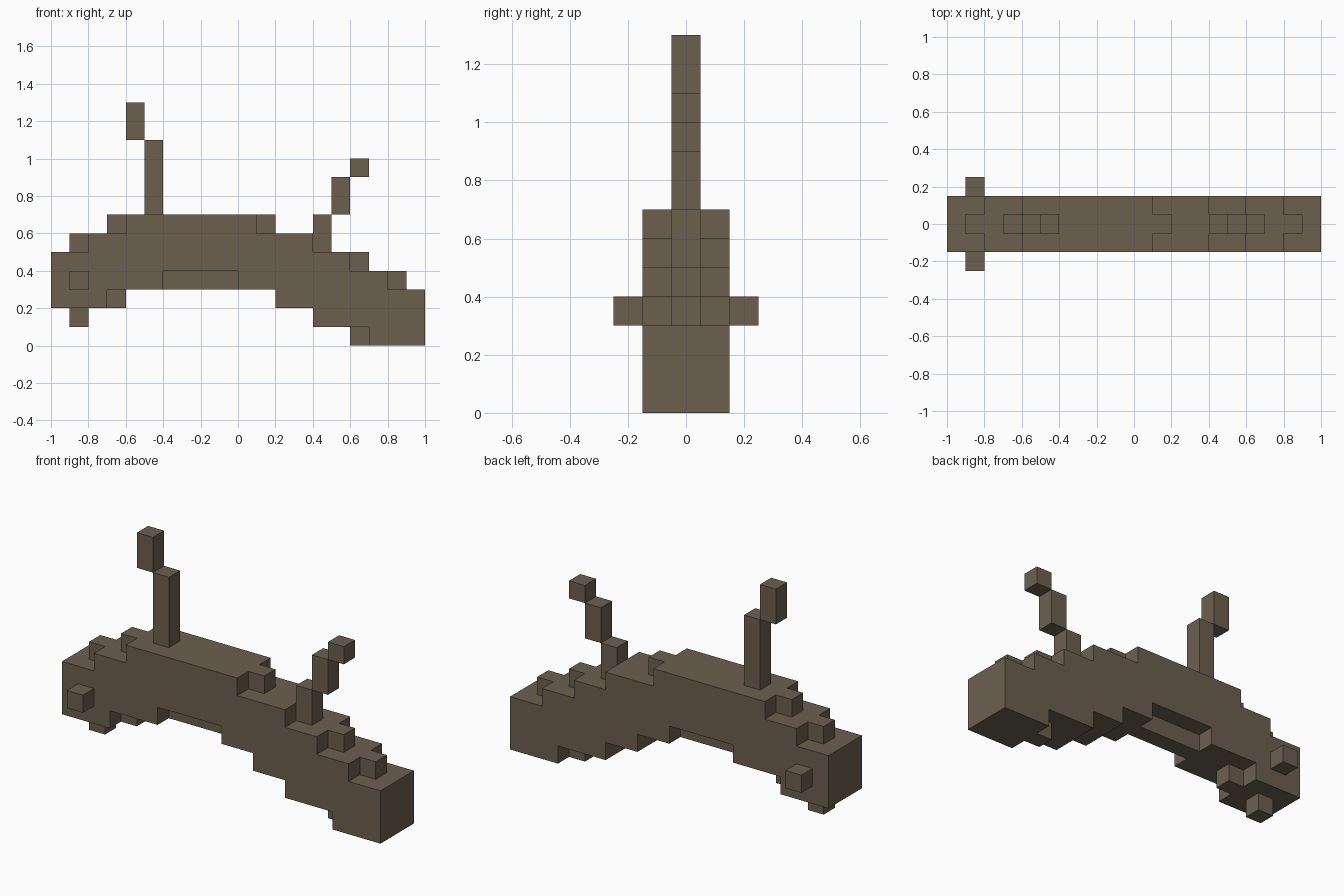
import bpy, bmesh
from mathutils import Vector

if "Cube" in bpy.data.objects:
    bpy.data.objects.remove(bpy.data.objects["Cube"])

U = 0.1  # size of one block

bark = bpy.data.materials.new("brown bark")
bark.diffuse_color = (0.15, 0.115, 0.078, 1)
bark.use_nodes = True
bark.node_tree.nodes["Principled BSDF"].inputs["Base Color"].default_value = bark.diffuse_color


def block(x0, x1, y0, y1, z0, z1):
    """All grid cells inside a box given in block units."""
    return {(x, y, z) for x in range(x0, x1) for y in range(y0, y1) for z in range(z0, z1)}


def build(name, cells):
    """Make a closed shell from the exposed sides of the cells."""
    bm = bmesh.new()
    for c in cells:
        for axis in range(3):
            for s in (-1, 1):
                n = list(c)
                n[axis] += s
                if tuple(n) in cells:
                    continue
                a, b = (axis + 1) % 3, (axis + 2) % 3
                corners = []
                for da, db in ((0, 0), (1, 0), (1, 1), (0, 1))[::s]:
                    p = Vector(c)
                    p[axis] += (s + 1) // 2
                    p[a] += da
                    p[b] += db
                    p.y -= 0.5  # middle row sits on y = 0
                    corners.append(bm.verts.new(p * U))
                bm.faces.new(corners)
    bmesh.ops.remove_doubles(bm, verts=bm.verts, dist=0.001)
    bmesh.ops.dissolve_limit(bm, angle_limit=0.02, verts=bm.verts, edges=bm.edges)
    me = bpy.data.meshes.new(name)
    bm.to_mesh(me)
    bm.free()
    me.materials.append(bark)
    ob = bpy.data.objects.new(name, me)
    bpy.context.collection.objects.link(ob)
    return ob


def steps(profile, x):
    """Height of a stepped profile [(start x, height), ...] at column x."""
    return [h for start, h in profile if start <= x][-1]


# Bent log: stepped upper and lower edges of the side rows and the middle row
side_top = [(-10, 5), (-8, 6), (-6, 7), (1, 6), (4, 5), (6, 4), (8, 3)]
mid_top = [(-10, 5), (-9, 6), (-7, 7), (2, 6), (5, 5), (7, 4), (9, 3)]
side_low = [(-10, 2), (-7, 3), (-4, 4), (0, 3), (2, 2), (4, 1), (7, 0)]
mid_low = [(-10, 2), (-6, 3), (2, 2), (4, 1), (6, 0)]
log = set()
for x in range(-10, 10):
    log |= block(x, x + 1, 0, 1, steps(mid_low, x), steps(mid_top, x))
    for y in (-1, 1):
        log |= block(x, x + 1, y, y + 1, steps(side_low, x), steps(side_top, x))

# Knots around the left end and the foot of the short branch belong to the log
log |= block(-9, -8, -2, 3, 3, 4)
log |= block(-9, -8, 0, 1, 1, 2)
log |= block(4, 5, 0, 1, 5, 7)
# Tall branch grows out of the upper face
log |= block(-5, -4, 0, 1, 7, 11)
build("log", log)

# Branch ends
build("tall_branch_tip", block(-6, -5, 0, 1, 11, 13))
build("short_branch_middle", block(5, 6, 0, 1, 7, 9))
build("short_branch_tip", block(6, 7, 0, 1, 9, 10))
